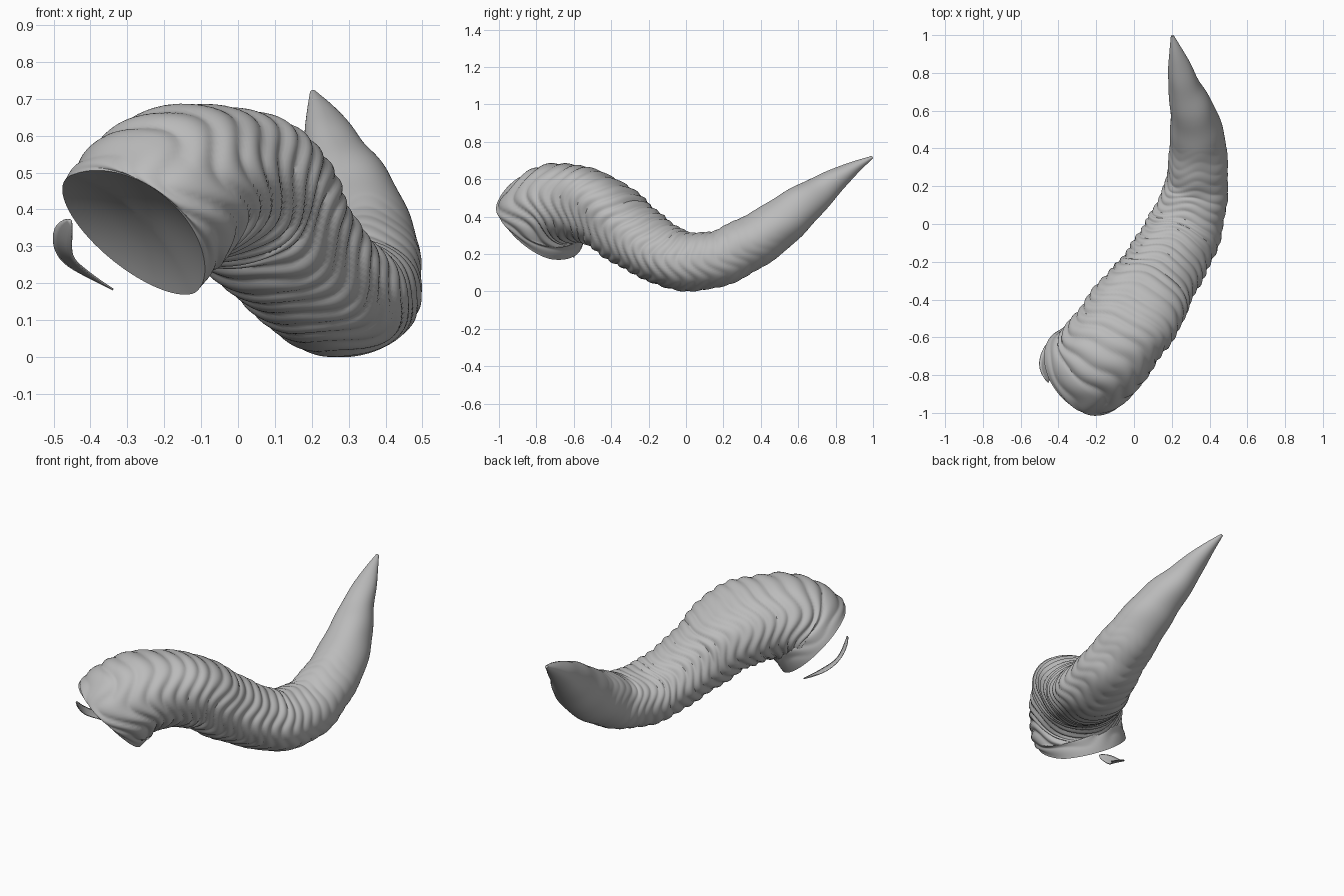
import bpy, bmesh, math
from mathutils import Vector

cube = bpy.data.objects.get("Cube")
if cube:
    bpy.data.objects.remove(cube, do_unlink=True)

horn_grey = bpy.data.materials.new("horn_grey")
horn_grey.use_nodes = True
GREY = (0.5, 0.5, 0.5, 1.0)
horn_grey.diffuse_color = GREY
horn_grey.node_tree.nodes["Principled BSDF"].inputs["Base Color"].default_value = GREY

# Centre line from the base to the tip, with sideways and upright radius
STATIONS = [
    ((-.285, -.772, .333), .238, .235),
    ((-.215, -.75, .42), .252, .232),
    ((-.125, -.64, .468), .245, .208),
    ((0, -.45, .425), .237, .188),
    ((.1, -.315, .324), .215, .18),
    ((.19, -.175, .23), .207, .167),
    ((.265, -.03, .165), .2, .16),
    ((.322, .15, .17), .175, .152),
    ((.338, .3, .235), .158, .146),
    ((.335, .45, .325), .145, .135),
    ((.31, .59, .435), .12, .118),
    ((.268, .72, .535), .088, .087),
    ((.235, .86, .637), .053, .046),
    ((.203, .996, .718), .008, .007),
]
STEPS, SIDES = 26, 80


def smooth_samples(rows):
    """Catmull-Rom interpolation through rows of equal length."""
    first = [2 * p - q for p, q in zip(rows[0], rows[1])]
    last = [2 * p - q for p, q in zip(rows[-1], rows[-2])]
    pts = [first] + rows + [last]
    out = []
    for i in range(1, len(pts) - 2):
        for k in range(STEPS):
            t = k / STEPS
            out.append([
                0.5 * (2 * b + (c - a) * t + (2 * a - 5 * b + 4 * c - d) * t ** 2
                       + (3 * b - a - 3 * c + d) * t ** 3)
                for a, b, c, d in zip(*pts[i - 1:i + 3])])
    return out + [rows[-1]]


def growth_ridges(dist, length, ang):
    """Wavy rounded ridges with sharp grooves, fading toward the tip."""
    u = dist / length
    fade = max(0.0, min(1.0, (0.72 - u) / 0.3))
    start = min(1.0, dist / 0.12)
    wave = 0.028 * math.sin(3 * ang + 0.6) + 0.014 * math.sin(5 * ang + 4 * u)
    phase = math.pi * (dist + wave) / 0.06
    ridge = abs(math.sin(phase)) - 0.65
    lumps = math.sin(dist * 31 + 1.5 * math.sin(ang)) * 0.014
    lumps += 0.01 * math.sin(4 * ang + dist * 9)
    # Fuller shoulder on the upper outer side of the bend
    shoulder = max(0.0, math.cos(ang - math.pi / 4)) ** 4
    shoulder *= 0.25 * math.exp(-((u - 0.21) / 0.1) ** 2)
    return 1 + 0.058 * ridge * fade * start + lumps * start + shoulder


def finish(bm, name, angle):
    bmesh.ops.recalc_face_normals(bm, faces=bm.faces)
    mesh = bpy.data.meshes.new(name)
    bm.to_mesh(mesh)
    bm.free()
    mesh.materials.append(horn_grey)
    obj = bpy.data.objects.new(name, mesh)
    bpy.context.collection.objects.link(obj)
    bpy.ops.object.select_all(action="DESELECT")
    obj.select_set(True)
    bpy.context.view_layer.objects.active = obj
    bpy.ops.object.shade_smooth_by_angle(angle=math.radians(angle))
    return obj


def bridge(bm, lower, upper):
    for j in range(SIDES):
        k = (j + 1) % SIDES
        bm.faces.new((lower[j], lower[k], upper[k], upper[j]))


# Horn: swept rings, with the front of the rim lifted
samples = smooth_samples([[*c, a, b] for c, a, b in STATIONS])
centres = [Vector(s[:3]) for s in samples]
dists = [0.0]
for p, q in zip(centres, centres[1:]):
    dists.append(dists[-1] + (q - p).length)

bm = bmesh.new()
rings = []
base_axis = Vector((.59, .38, .72)).normalized()
lift_side = Vector((.5, -.84, .23)).normalized()
lift = Vector((.01, -.012, .05))
for i, s in enumerate(samples):
    ahead = centres[min(i + 1, len(centres) - 1)]
    tangent = (ahead - centres[max(i - 1, 0)]).normalized()
    blend = max(0.0, 1 - i / STEPS)
    tangent = tangent.lerp(base_axis, blend).normalized()
    side = tangent.cross(Vector((0, 0, 1))).normalized()
    up = side.cross(tangent)
    ring = []
    for j in range(SIDES):
        ang = math.tau * j / SIDES
        offset = side * math.cos(ang) * s[3] + up * math.sin(ang) * s[4]
        scale = growth_ridges(dists[i], dists[-1], ang)
        facing = max(0.0, offset.normalized().dot(lift_side))
        raised = lift * blend * facing ** 1.5
        ring.append(bm.verts.new(centres[i] + offset * scale + raised))
    rings.append(ring)
for lower, upper in zip(rings, rings[1:]):
    bridge(bm, lower, upper)
bm.faces.new(rings[-1])

# Shallow hollow in the base
rim = rings[0]
for size in (0.9, 0.75, 0.55, 0.35, 0.15):
    depth = base_axis * 0.05 * (1 - size ** 2)
    inner = [bm.verts.new(centres[0] + (v.co - centres[0]) * size + depth)
             for v in rings[0]]
    bridge(bm, rim, inner)
    rim = inner
bm.faces.new(rim)
finish(bm, "horn", 50)

# Loose chip beside the base: a thin curved strip
CHIP = [
    ((-.455, -.845, .378), (-.452, -.84, .36)),
    ((-.497, -.79, .365), (-.452, -.81, .32)),
    ((-.507, -.73, .31), (-.456, -.75, .268)),
    ((-.485, -.66, .26), (-.42, -.69, .238)),
    ((-.44, -.6, .23), (-.38, -.64, .207)),
    ((-.338, -.595, .18), (-.335, -.6, .178)),
]
bm = bmesh.new()
pairs = [[bm.verts.new(p) for p in pair] for pair in CHIP]
for (a, b), (c, d) in zip(pairs, pairs[1:]):
    bm.faces.new((a, b, d, c))
chip = finish(bm, "base_chip", 50)
rounding = chip.modifiers.new("rounding", "SUBSURF")
rounding.levels = rounding.render_levels = 2
thickness = chip.modifiers.new("thickness", "SOLIDIFY")
thickness.thickness = 0.005
